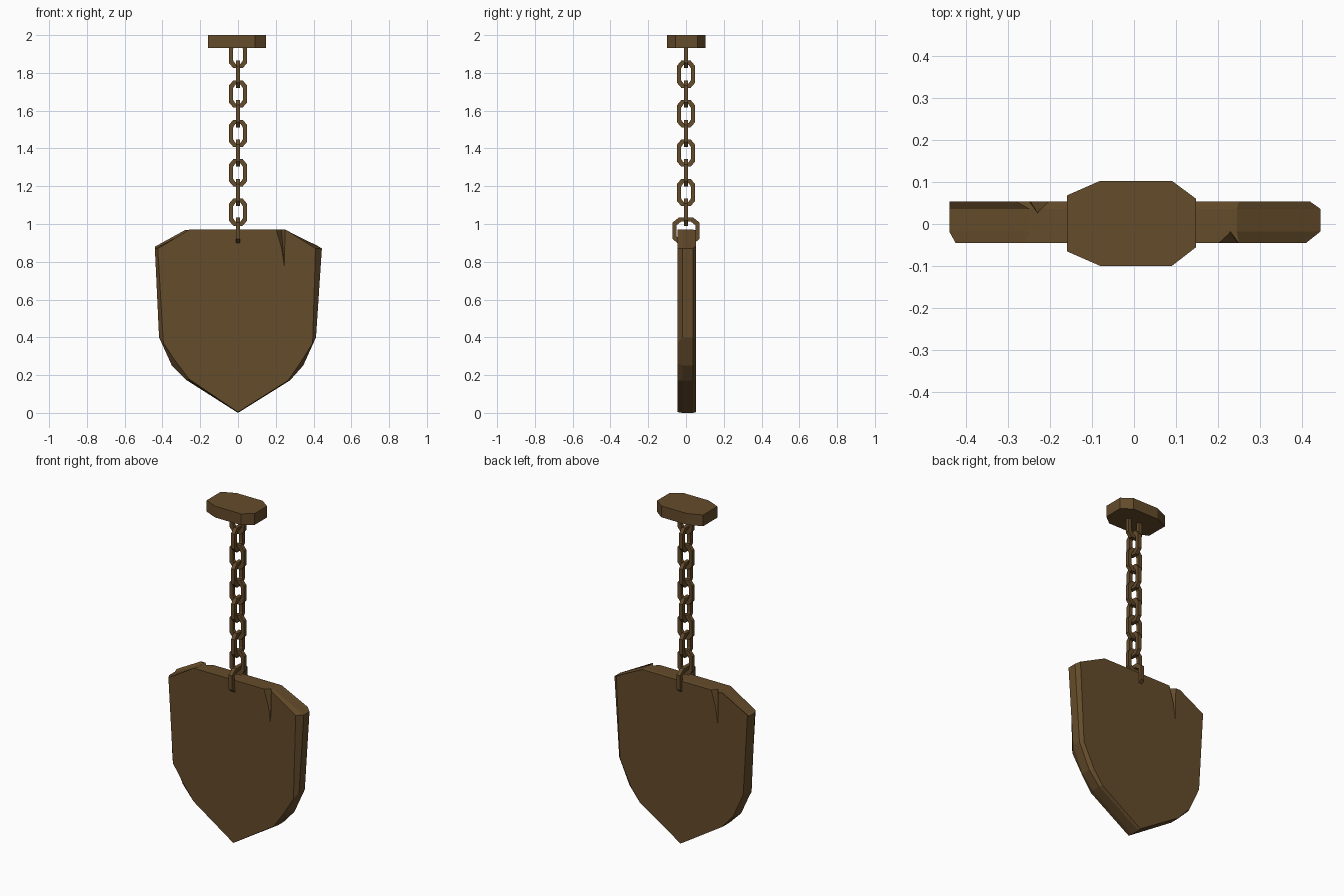
import bpy, bmesh

if "Cube" in bpy.data.objects:
    bpy.data.objects.remove(bpy.data.objects["Cube"])

mat = bpy.data.materials.new("aged_wood_brown")
mat.diffuse_color = (0.13, 0.072, 0.024, 1)
mat.use_nodes = True
mat.node_tree.nodes["Principled BSDF"].inputs["Base Color"].default_value = mat.diffuse_color


def finish(name, bm):
    bmesh.ops.recalc_face_normals(bm, faces=bm.faces)
    mesh = bpy.data.meshes.new(name)
    bm.to_mesh(mesh)
    bm.free()
    mesh.materials.append(mat)
    ob = bpy.data.objects.new(name, mesh)
    bpy.context.collection.objects.link(ob)
    return ob


def skin(name, loops, closed=False):
    """Bridge equal-length point loops; cap the ends or close into a ring."""
    bm = bmesh.new()
    rows = [[bm.verts.new(p) for p in loop] for loop in loops]
    n = len(rows[0])
    pairs = list(zip(rows, rows[1:] + rows[:1])) if closed else list(zip(rows, rows[1:]))
    for a, b in pairs:
        for i in range(n):
            j = (i + 1) % n
            bm.faces.new((a[i], a[j], b[j], b[i]))
    if not closed:
        bm.faces.new(rows[0])
        bm.faces.new(rows[-1])
    return finish(name, bm)


# ceiling plate: irregular octagon
plate = [(-.16, -.065), (-.08, -.1), (.09, -.1), (.148, -.055),
         (.148, .06), (.09, .103), (-.08, .103), (-.16, .068)]
skin("ceiling_plate", [[(x, y, z) for x, y in plate] for z in (1.933, 2.0)])


# chain link: octagonal ring of square section
def link(name, z, along_y, hw=.037, hh=.061, r=.011):
    def ring(d, off):
        w, h = hw + d, hh + d
        cw, ch = w * .52, h * .62
        pts = [(w, -ch), (w, ch), (cw, h), (-cw, h),
               (-w, ch), (-w, -ch), (-cw, -h), (cw, -h)]
        return [(off, u, z + v) if along_y else (u, off, z + v) for u, v in pts]
    skin(name, [ring(r, -r), ring(r, r), ring(-r, r), ring(-r, -r)], closed=True)


for i in range(9):
    link(f"chain_link_{i + 1}", 1.897 - i * .1043, i % 2 == 1)
link("shield_ring", .964, True, hw=.06, hh=.06)

# shield body: worn outline, front / middle / back layers
front = [(-.26, .97), (.25, .97), (.41, .87), (.395, .37), (.33, .265), (.265, .172),
         (0, .004), (-.26, .18), (-.335, .28), (-.395, .37), (-.425, .87)]
middle = [(-.25, .97), (.245, .97), (.444, .87), (.413, .40), (.345, .25), (.275, .172),
          (0, 0), (-.275, .175), (-.35, .25), (-.418, .40), (-.44, .87)]
back = [(-.28, .968), (.25, .968), (.42, .885), (.395, .40), (.325, .255), (.265, .175),
        (0, .004), (-.27, .172), (-.345, .255), (-.412, .40), (-.44, .88)]
body = skin("shield_body", [[(x, y, z) for x, z in loop] for loop, y in
            ((front, -.045), (middle, -.018), (middle, .036), (back, .053))])

# wedge chips worn into the top edge, one on each face
for name, s, y in (("front_chip_cutter", 1, -.046), ("back_chip_cutter", -1, .054)):
    top, low = 1.02, .78
    loops = [[(s * .165, y - s * .02, top), (s * .265, y - s * .02, top), (s * .225, y + s * .035, top)],
             [(s * .235, y - s * .02, low), (s * .25, y - s * .02, low), (s * .245, y + s * .002, low)]]
    cutter = skin(name, loops)
    cutter.hide_render = True
    cutter.hide_viewport = True
    mod = body.modifiers.new(name, 'BOOLEAN')
    mod.operation = 'DIFFERENCE'
    mod.solver = 'EXACT'
    mod.object = cutter
